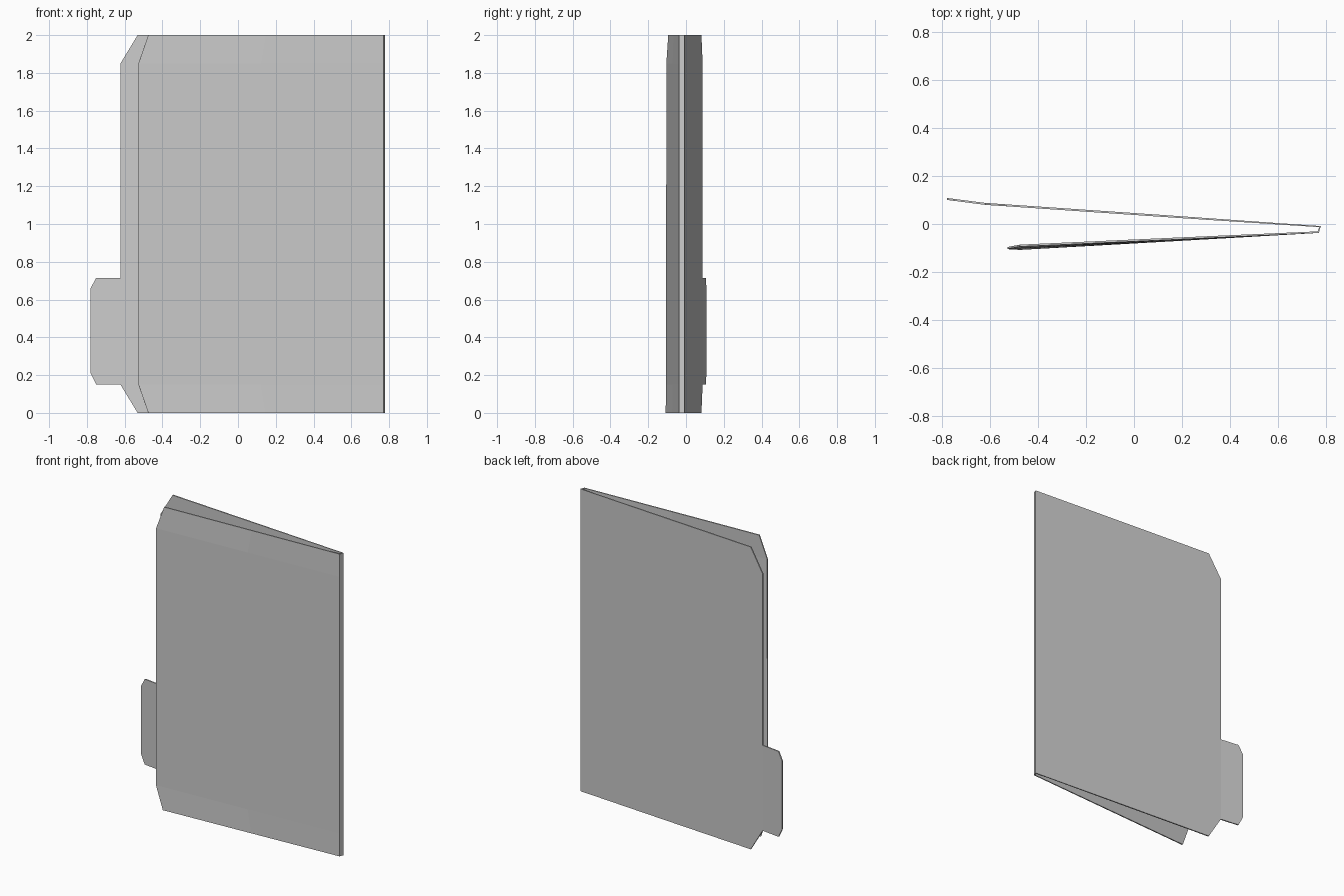
import bpy, bmesh

if "Cube" in bpy.data.objects:
    bpy.data.objects.remove(bpy.data.objects["Cube"])

# Heights of the rows, with the outline of each flap edge at that height
rows = [0, 0.15, 0.21, 0.66, 0.715, 1.85, 2]
tab_x = {0.15: -0.75, 0.21: -0.78, 0.66: -0.78, 0.715: -0.75}
front_y = {0: -0.104, 1.85: -0.1, 2: -0.09}
FRONT_HINGE = (0.768, -0.034)
BACK_HINGE = (0.776, -0.011)


def lerp(a, b, t):
    return tuple(p + (q - p) * t for p, q in zip(a, b))


bm = bmesh.new()
grid = []
for z in rows:
    end = z in (0, 2)
    front_edge = (-0.475 if end else -0.527, front_y.get(z, -0.101))
    back_edge = lerp(BACK_HINGE, (-0.622, 0.084), 0.935 if end else 1)
    # Cross-section: front flap, spine, back flap, tab
    section = [front_edge, lerp(front_edge, FRONT_HINGE, 0.5), FRONT_HINGE,
               BACK_HINGE, lerp(BACK_HINGE, back_edge, 0.5), back_edge]
    if z in tab_x:
        x = tab_x[z]
        section.append((x, 0.084 + (-0.622 - x) * 0.13))
    grid.append([bm.verts.new((x, y, z)) for x, y in section])

# Skin neighbouring rows
for lo, hi in zip(grid, grid[1:]):
    for i in range(min(len(lo), len(hi)) - 1):
        bm.faces.new((lo[i], lo[i + 1], hi[i + 1], hi[i]))
bmesh.ops.recalc_face_normals(bm, faces=bm.faces)

mesh = bpy.data.meshes.new("folder_sheet")
bm.to_mesh(mesh)
bm.free()
folder = bpy.data.objects.new("folder_sheet", mesh)
bpy.context.collection.objects.link(folder)

# Card thickness
card = folder.modifiers.new("card_thickness", 'SOLIDIFY')
card.thickness = 0.008
card.offset = 0
